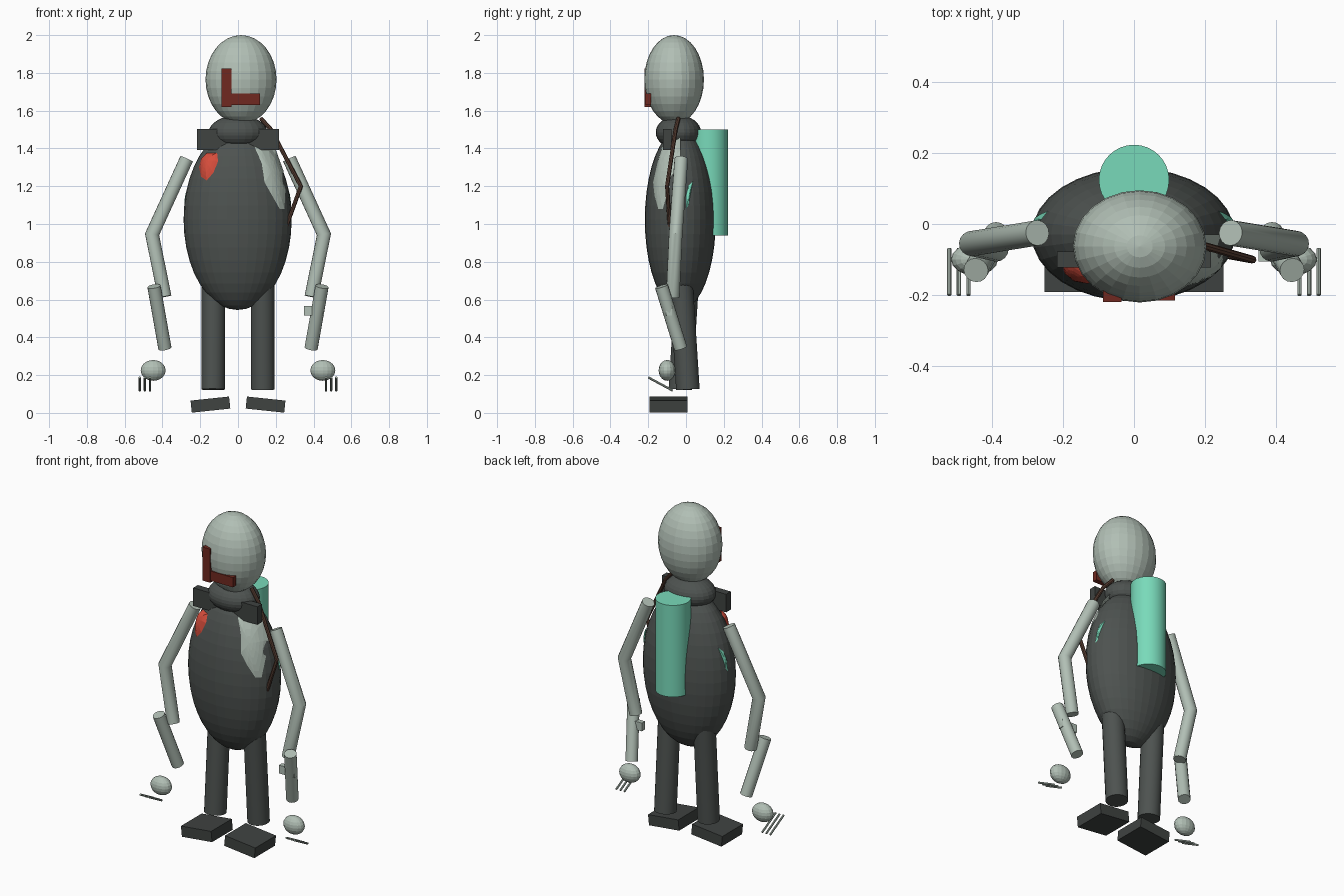
import bpy, bmesh, math
from mathutils import Vector, Matrix

cube = bpy.data.objects.get("Cube")
if cube:
    bpy.data.objects.remove(cube, do_unlink=True)


def material(name, rgb):
    m = bpy.data.materials.new(name)
    m.use_nodes = True
    col = (*rgb, 1)
    m.diffuse_color = col
    m.node_tree.nodes["Principled BSDF"].inputs["Base Color"].default_value = col
    return m


PALE = material("pale_grey", (0.44, 0.52, 0.46))
DARK = material("dark_grey", (0.075, 0.085, 0.08))
COAL = material("charcoal", (0.05, 0.056, 0.053))
TEAL = material("teal", (0.19, 0.70, 0.49))
RED = material("red", (0.68, 0.075, 0.045))
MAROON = material("maroon", (0.16, 0.022, 0.014))
BROWN = material("brown", (0.10, 0.05, 0.034))


def finish(name, bm, mat, smooth=False):
    bmesh.ops.recalc_face_normals(bm, faces=bm.faces[:])
    mesh = bpy.data.meshes.new(name)
    bm.to_mesh(mesh)
    bm.free()
    mesh.materials.append(mat)
    ob = bpy.data.objects.new(name, mesh)
    bpy.context.collection.objects.link(ob)
    if smooth:
        bpy.ops.object.select_all(action='DESELECT')
        ob.select_set(True)
        bpy.context.view_layer.objects.active = ob
        bpy.ops.object.shade_smooth_by_angle(angle=math.radians(35))
    return ob


def ellipsoid(name, mat, centre, radii, segs=24, rings=16):
    bm = bmesh.new()
    bmesh.ops.create_uvsphere(bm, u_segments=segs, v_segments=rings, radius=1,
                              matrix=Matrix.LocRotScale(Vector(centre), None, Vector(radii)))
    return finish(name, bm, mat)


def box(name, mat, centre, size, tilt=0):
    bm = bmesh.new()
    rot = Matrix.Rotation(math.radians(tilt), 3, 'Y')
    bmesh.ops.create_cube(bm, size=1,
                          matrix=Matrix.LocRotScale(Vector(centre), rot, Vector(size)))
    return finish(name, bm, mat)


def tube(name, mat, points, radius, sides=16):
    """Capped round tube with mitred joints along a path."""
    pts = [Vector(p) for p in points]
    bm = bmesh.new()
    first = (pts[1] - pts[0]).normalized()
    u = first.orthogonal().normalized()
    v = first.cross(u)
    ring = [pts[0] + radius * (u * math.cos(a) + v * math.sin(a))
            for a in (2 * math.pi * i / sides for i in range(sides))]
    loops = [[bm.verts.new(p) for p in ring]]
    for i in range(1, len(pts)):
        along = (pts[i] - pts[i - 1]).normalized()
        normal = along
        if i < len(pts) - 1:
            normal = (along + (pts[i + 1] - pts[i]).normalized()).normalized()
        ring = [p + along * ((pts[i] - p).dot(normal) / along.dot(normal)) for p in ring]
        loops.append([bm.verts.new(p) for p in ring])
    for a, b in zip(loops, loops[1:]):
        for k in range(sides):
            n = (k + 1) % sides
            bm.faces.new((a[k], a[n], b[n], b[k]))
    bm.faces.new(loops[0])
    bm.faces.new(loops[-1])
    return finish(name, bm, mat, smooth=True)


# Torso and head
BODY = Vector((-0.002, -0.03, 1.023))
BODY_R = Vector((0.286, 0.188, 0.478))
ellipsoid("torso", DARK, BODY, BODY_R, 32, 20)
ellipsoid("neck", DARK, (0, -0.04, 1.485), (0.155, 0.12, 0.09))
ellipsoid("head", PALE, (0.016, -0.063, 1.765), (0.188, 0.158, 0.235))


def patch(name, mat, outline, axis, side, bulge):
    """Thin marking that follows the torso; outline is given across and up."""
    across = 1 - axis
    n = len(outline)
    mid = Vector((sum(p[0] for p in outline) / n, sum(p[1] for p in outline) / n))
    bm = bmesh.new()

    def place(p, f):
        q = mid.lerp(Vector(p), f)
        d = Vector((0, 0, 0))
        d[across] = (q.x - BODY[across]) / BODY_R[across]
        d.z = (q.y - BODY.z) / BODY_R.z
        d[axis] = side * math.sqrt(max(0.0, 1 - d.length_squared))
        d *= 1.004 + bulge * (1 - f * f)
        return bm.verts.new(BODY + Vector(a * b for a, b in zip(d, BODY_R)))

    loops = [[place(p, f) for p in outline] for f in (1, 0.8, 0.6, 0.4, 0.2)]
    centre = place(mid, 0)
    for k in range(n):
        m = (k + 1) % n
        for a, b in zip(loops, loops[1:]):
            bm.faces.new((a[k], a[m], b[m], b[k]))
        bm.faces.new((loops[-1][k], loops[-1][m], centre))
    return finish(name, bm, mat)


# Torso markings
patch("chest_pale_patch", PALE,
      [(.09, 1.455), (.15, 1.455), (.2, 1.39), (.24, 1.28), (.25, 1.18), (.245, 1.08),
       (.22, 1.08), (.18, 1.15), (.14, 1.22), (.125, 1.32), (.09, 1.4)], 1, -1, 0.02)
patch("chest_red_patch", RED,
      [(-.165, 1.375), (-.11, 1.375), (-.105, 1.33), (-.13, 1.27), (-.165, 1.23),
       (-.195, 1.25), (-.205, 1.3), (-.195, 1.345)], 1, -1, 0.07)
for side, label in ((1, "left"), (-1, "right")):
    patch(label + "_flank_patch", TEAL,
          [(0, 1.08), (0, 1.15), (.012, 1.2), (.036, 1.225), (.03, 1.19),
           (.02, 1.14), (.014, 1.1)], 0, side, 0.03)

# Face bars, collar plate, back tank, strap
box("face_bar_upright", MAROON, (-.061, -.203, 1.722), (.052, .032, .205))
box("face_bar_level", MAROON, (.022, -.2, 1.66), (.188, .03, .06))
box("collar_plate", COAL, (0, -.1, 1.448), (.434, .045, .11))
tube("back_tank", TEAL, [(0, .124, .94), (0, .124, 1.5)], .099, 32)
tube("strap", BROWN, [(.12, -.04, 1.56), (.175, -.055, 1.5), (.333, -.1, 1.2),
                      (.25, -.085, .97)], .011, 8)

# Limbs, mirrored
for s, label in ((1, "left"), (-1, "right")):
    tube(label + "_leg", DARK, [(.132 * s, -.01 + .02 * s, .124),
                                (.13 * s, -.01 - .018 * s, .72)], .063, 20)
    box(label + "_foot", COAL, (.146 * s, -.092, .044), (.205, .2, .064), 6 * s)
    tube(label + "_arm", PALE, [(.272 * s, -.025, 1.345), (.455 * s, -.055, .945),
                                (.388 * s, -.07, .615)], .036)
    tube(label + "_forearm", PALE, [(.445 * s, -.13, .67), (.387 * s, -.028, .342)], .035)
    ellipsoid(label + "_hand", PALE, (.449 * s, -.1, .225), (.066, .045, .055), 16, 10)
    for i in range(3):
        x = (.466 + .027 * i) * s
        tube(f"{label}_finger_{i + 1}", PALE, [(x, -.07, .118), (x, -.2, .188)], .006, 8)

box("wrist_box", PALE, (.403, -.09, .54), (.105, .03, .05))
